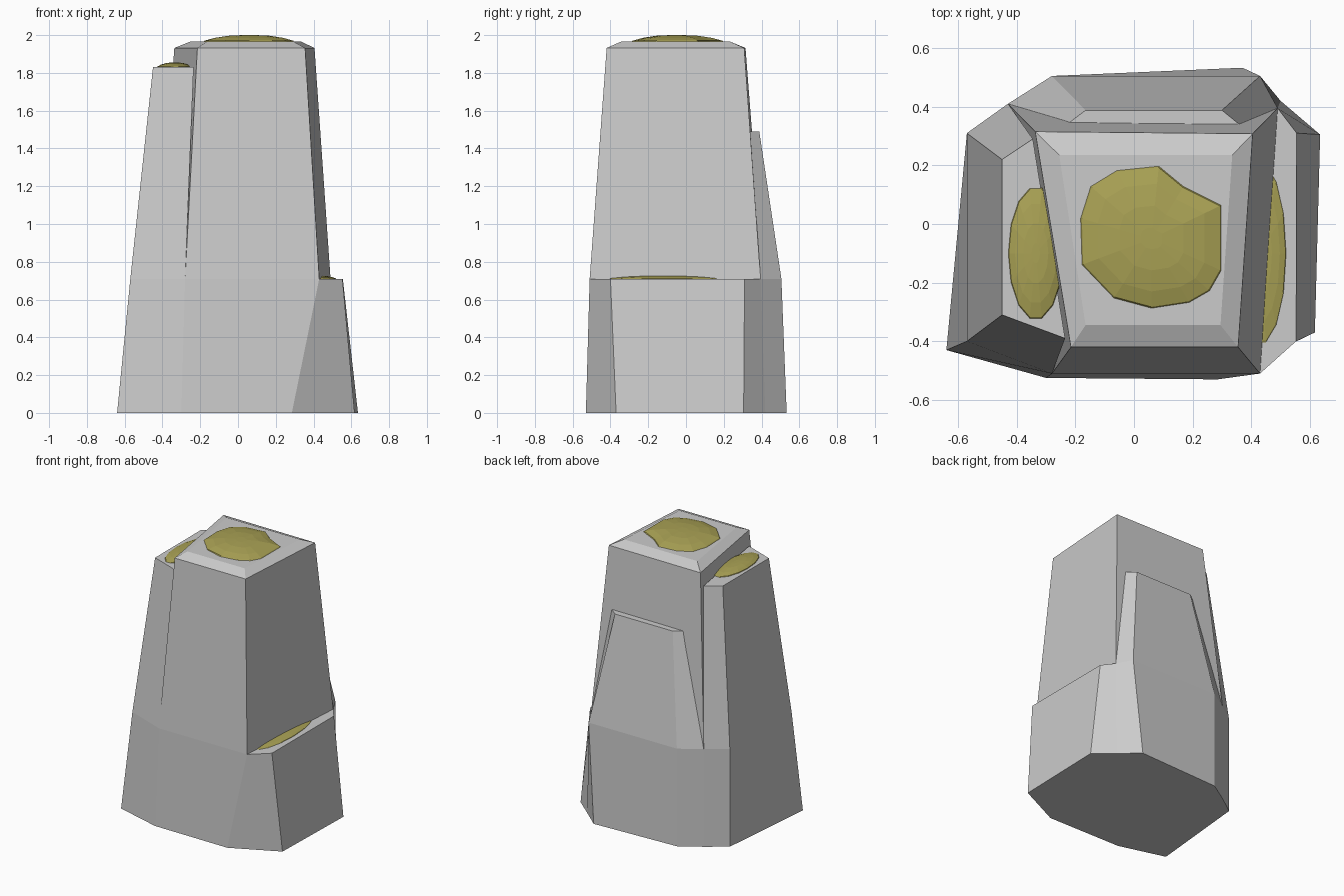
import bpy, bmesh, math


def loft(name, rings, cap_bottom=False, mat=None):
    """Skin a stack of (z, outline) rings and close the top."""
    bm = bmesh.new()
    rows = [[bm.verts.new((x, y, z)) for x, y in pts] for z, pts in rings]
    n = len(rows[0])
    for lo, hi in zip(rows, rows[1:]):
        for i in range(n):
            j = (i + 1) % n
            bm.faces.new((lo[i], lo[j], hi[j], hi[i]))
    bm.faces.new(rows[-1])
    if cap_bottom:
        bm.faces.new(rows[0][::-1])
    me = bpy.data.meshes.new(name)
    bm.to_mesh(me)
    bm.free()
    ob = bpy.data.objects.new(name, me)
    bpy.context.collection.objects.link(ob)
    if mat:
        me.materials.append(mat)
    return ob


def moss_cap(name, outline, centre, z, height):
    """Shallow faceted dome from a rim outline."""
    cx, cy = centre
    rings = []
    for s, h in ((1, -0.1), (0.97, 0.15), (0.75, 0.58), (0.45, 0.9), (0.15, 1)):
        rings.append((z + height * h,
                      [(cx + (x - cx) * s, cy + (y - cy) * s) for x, y in outline]))
    return loft(name, rings, True, moss)


def ellipse(cx, cy, rx, ry, n=14):
    return [(cx + rx * math.cos(2 * math.pi * i / n),
             cy + ry * math.sin(2 * math.pi * i / n)) for i in range(n)]


moss = bpy.data.materials.new("moss")
moss.diffuse_color = (0.40, 0.36, 0.09, 1)

MID = 0.71

# Wide rock base, its top forms the right-hand ledge
loft("rock_base", [
    (0, [(-0.64, -0.43), (-0.30, -0.525), (0.285, -0.53), (0.617, -0.37),
         (0.635, 0.305), (0.50, 0.42), (0.37, 0.533), (-0.28, 0.505),
         (-0.43, 0.41), (-0.57, 0.31)]),
    (MID, [(-0.57, -0.40), (-0.28, -0.51), (0.43, -0.51), (0.553, -0.40),
           (0.555, 0.31), (0.49, 0.395), (0.43, 0.505), (-0.28, 0.505),
           (-0.43, 0.41), (-0.57, 0.31)])], True)

# Tall central column with a bevelled top
loft("main_column", [
    (MID, [(-0.28, -0.51), (0.43, -0.51), (0.49, 0.395), (-0.43, 0.41)]),
    (1.932, [(-0.215, -0.42), (0.355, -0.42), (0.405, 0.308), (-0.337, 0.315)]),
    (1.965, [(-0.165, -0.345), (0.295, -0.345), (0.335, 0.235), (-0.255, 0.235)])])

# Left column
loft("left_column", [
    (MID, [(-0.57, -0.40), (-0.28, -0.51), (-0.43, 0.41), (-0.57, 0.31)]),
    (1.83, [(-0.45, -0.31), (-0.235, -0.39), (-0.345, 0.29), (-0.45, 0.22)])])

# Back slab
loft("back_column", [
    (MID, [(0.49, 0.395), (0.43, 0.505), (-0.28, 0.505), (-0.43, 0.41)]),
    (1.49, [(0.365, 0.335), (0.30, 0.388), (-0.165, 0.388), (-0.235, 0.335)])])

# Moss patches on the three tops
moss_cap("top_moss", [
    (0.30, 0.065), (0.30, -0.16), (0.26, -0.23), (0.19, -0.27), (0.06, -0.29),
    (-0.07, -0.255), (-0.18, -0.14), (-0.185, 0.02), (-0.15, 0.13),
    (-0.06, 0.185), (0.085, 0.20), (0.17, 0.13)], (0.06, -0.05), 1.965, 0.035)
moss_cap("left_moss", ellipse(-0.335, -0.10, 0.095, 0.23), (-0.335, -0.10), 1.83, 0.025)
moss_cap("ledge_moss", ellipse(0.43, -0.10, 0.09, 0.315), (0.43, -0.10), MID, 0.016)
